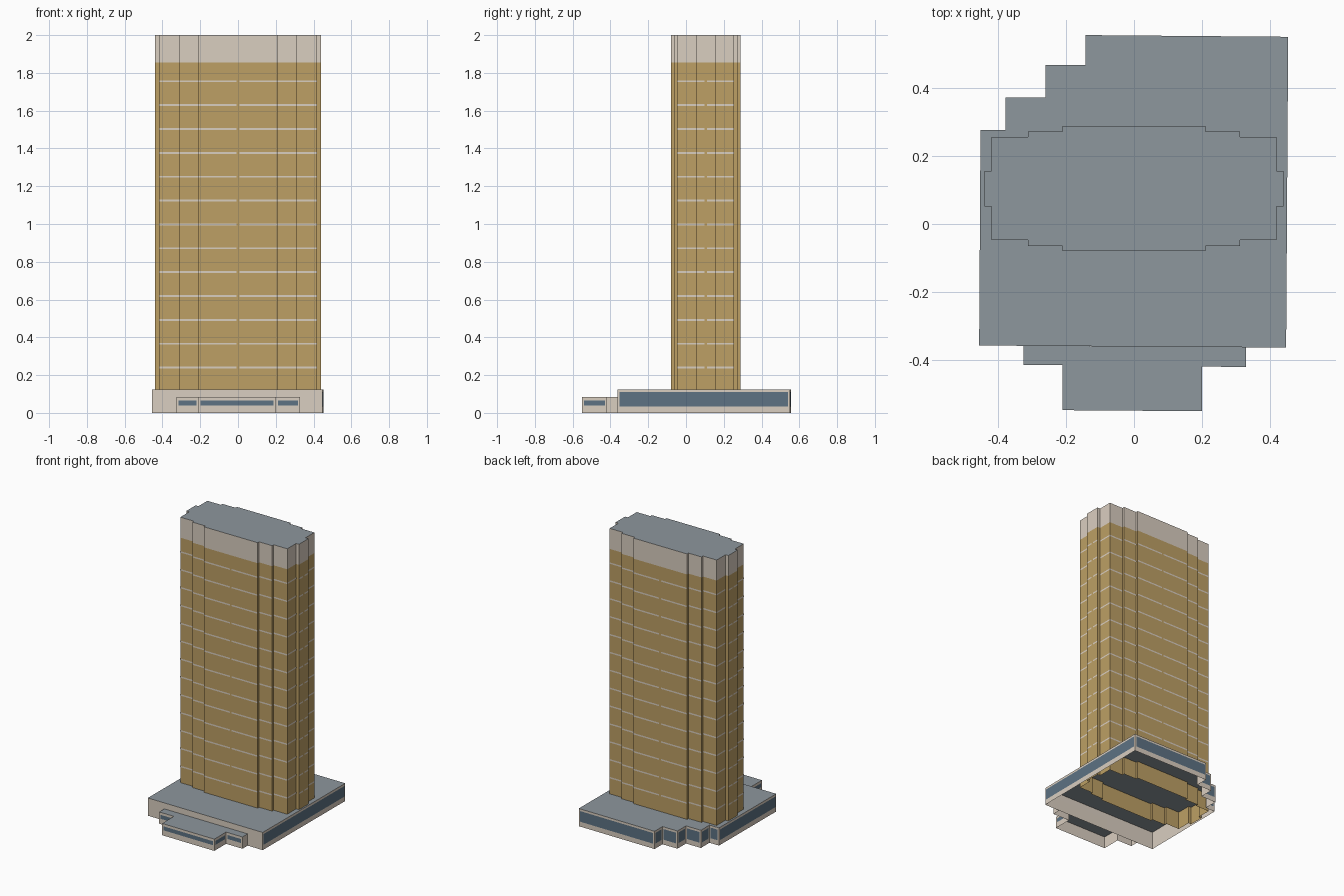
import bpy, bmesh
from mathutils import Vector

if "Cube" in bpy.data.objects:
    bpy.data.objects.remove(bpy.data.objects["Cube"])


def material(name, rgb):
    m = bpy.data.materials.new(name)
    m.diffuse_color = (*rgb, 1)
    m.use_nodes = True
    m.node_tree.nodes["Principled BSDF"].inputs["Base Color"].default_value = m.diffuse_color
    return m


STONE = material("pale_stone", (0.70, 0.62, 0.53))
GOLD = material("gold_cladding", (0.51, 0.35, 0.13))
GLASS = material("blue_glass", (0.11, 0.17, 0.23))
ROOF = material("grey_roof", (0.27, 0.31, 0.34))


def finish(name, bm, mats):
    mesh = bpy.data.meshes.new(name)
    bm.to_mesh(mesh)
    bm.free()
    for m in mats:
        mesh.materials.append(m)
    obj = bpy.data.objects.new(name, mesh)
    bpy.context.collection.objects.link(obj)
    return obj


def block(name, outline, levels, mats):
    """Open-bottomed shell: one wall material per storey, last one is the roof."""
    bm = bmesh.new()
    rings = [[bm.verts.new((x, y, z)) for x, y in outline] for z in levels]
    n = len(outline)
    for k in range(len(levels) - 1):
        lo, hi = rings[k], rings[k + 1]
        for i in range(n):
            j = (i + 1) % n
            bm.faces.new((lo[i], lo[j], hi[j], hi[i])).material_index = k
    bm.faces.new(rings[-1]).material_index = len(mats) - 1
    return finish(name, bm, mats)


def panels(name, outline, bands, mat, margin=0.0, gap=0.0, skip=(), shortest=0.07):
    """Thin flat panels just proud of each long wall, optionally split mid-wall."""
    bm = bmesh.new()
    mid_x = (min(p[0] for p in outline) + max(p[0] for p in outline)) / 2
    mid_y = (min(p[1] for p in outline) + max(p[1] for p in outline)) / 2
    for i in range(len(outline)):
        p = Vector((*outline[i], 0))
        q = Vector((*outline[(i + 1) % len(outline)], 0))
        length = (q - p).length
        if i in skip or length < shortest:
            continue
        d = (q - p) / length
        out = Vector((d.y, -d.x, 0)) * 0.001
        spans = [(margin, length - margin)]
        c = (p + q) / 2
        if gap and (abs(c.x - mid_x) < 0.01 or abs(c.y - mid_y) < 0.01):
            spans = [(0, length / 2 - gap / 2), (length / 2 + gap / 2, length)]
        for a, b in spans:
            for z0, z1 in bands:
                bm.faces.new([bm.verts.new(p + d * t + out + Vector((0, 0, z)))
                              for t, z in ((a, z0), (b, z0), (b, z1), (a, z1))])
    return finish(name, bm, [mat])


# Podium with stepped back-left corner
podium = [(-0.455, -0.357), (0.447, -0.363), (0.453, 0.55), (-0.143, 0.555),
          (-0.143, 0.467), (-0.26, 0.467), (-0.26, 0.372), (-0.377, 0.372),
          (-0.377, 0.276), (-0.451, 0.276)]
block("podium", podium, (0, 0.125), (STONE, ROOF))
panels("podium_windows", podium, [(0.035, 0.11)], GLASS, margin=0.01, skip=(0,))

# Entrance porch
porch = [(-0.325, -0.358), (-0.325, -0.415), (-0.21, -0.415), (-0.21, -0.547),
         (0.2, -0.55), (0.2, -0.419), (0.329, -0.42), (0.329, -0.362)]
block("entrance_porch", porch, (0, 0.083), (STONE, ROOF))
panels("porch_windows", porch, [(0.038, 0.066)], GLASS, margin=0.011, skip=(7,))

# Tower: mirrored stepped footprint
CY = 0.104
quarter = [(0.21, 0.184), (0.21, 0.168), (0.312, 0.168), (0.312, 0.151),
           (0.418, 0.151), (0.418, 0.052), (0.44, 0.052)]
right = [(x, -y) for x, y in quarter] + [(x, y) for x, y in reversed(quarter)]
left = [(-x, -y) for x, y in right]
tower = [(x, y + CY) for x, y in right + left]
block("tower", tower, (0, 1.855, 2.0), (GOLD, STONE, ROOF))

# Pale floor stripes, split in the middle of the central bays
stripes = [(0.235 + 0.1263 * k, 0.245 + 0.1263 * k) for k in range(13)]
panels("floor_stripes", tower, stripes, STONE, gap=0.014, shortest=0.09)
